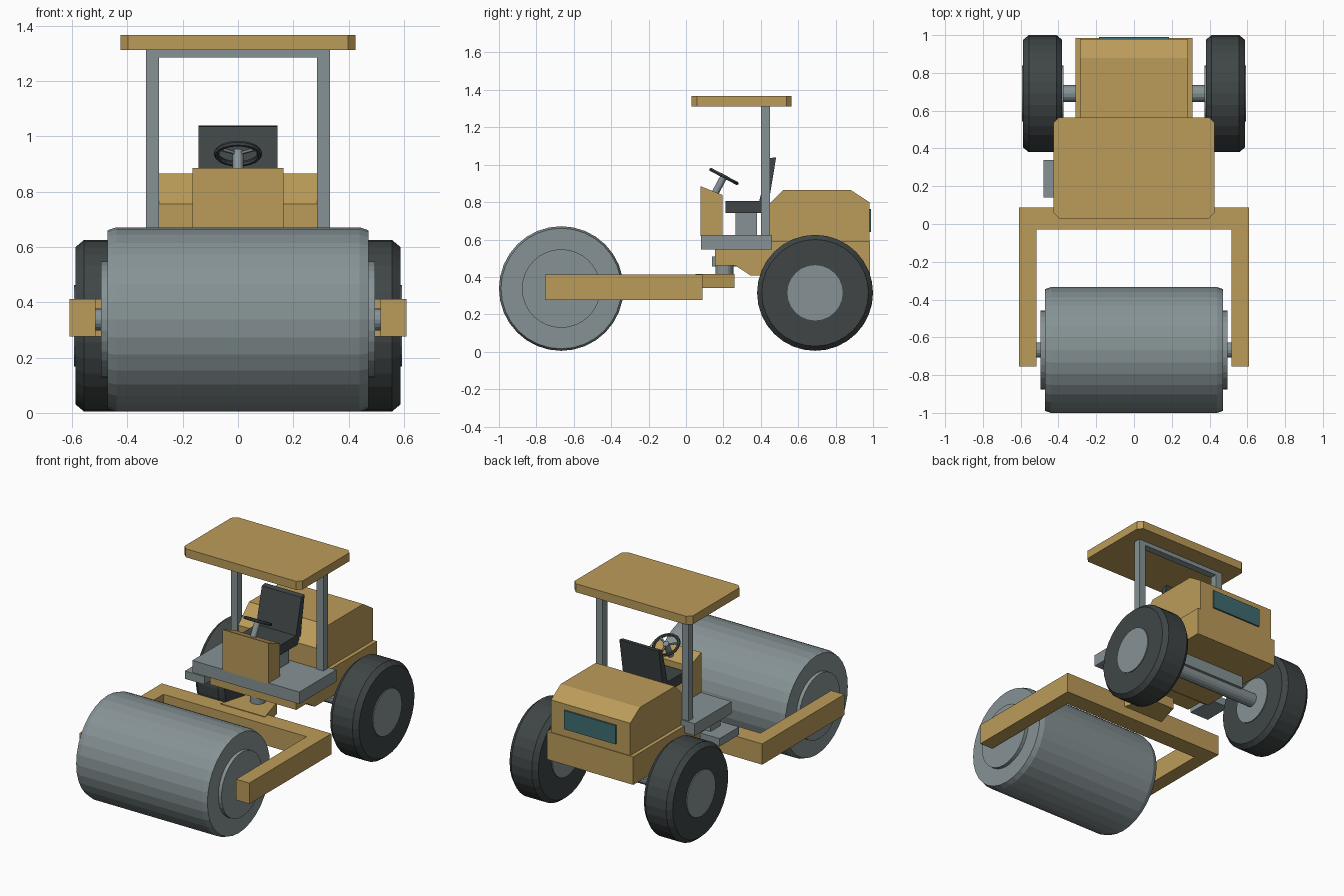
import bpy, bmesh, math
from mathutils import Vector

if "Cube" in bpy.data.objects:
    bpy.data.objects.remove(bpy.data.objects["Cube"])


def mat(name, rgb):
    m = bpy.data.materials.new(name)
    m.diffuse_color = (*rgb, 1)
    m.use_nodes = True
    m.node_tree.nodes["Principled BSDF"].inputs["Base Color"].default_value = m.diffuse_color
    return m


YELLOW = mat("yellow_paint", (0.50, 0.33, 0.10))
BLACK = mat("rubber", (0.05, 0.06, 0.06))
STEEL = mat("steel", (0.24, 0.29, 0.30))
TEAL = mat("grille_teal", (0.05, 0.15, 0.16))


def finish(name, bm, m):
    bmesh.ops.recalc_face_normals(bm, faces=bm.faces)
    me = bpy.data.meshes.new(name)
    bm.to_mesh(me)
    bm.free()
    ob = bpy.data.objects.new(name, me)
    bpy.context.collection.objects.link(ob)
    me.materials.append(m)
    return ob


def prism(name, pts, lo, hi, m, axis="x"):
    """Extrude a (y,z) outline along x, or an (x,y) outline along z."""
    bm = bmesh.new()
    put = (lambda p, t: (t, p[0], p[1])) if axis == "x" else (lambda p, t: (p[0], p[1], t))
    f = bm.faces.new([bm.verts.new(put(p, lo)) for p in pts])
    ext = bmesh.ops.extrude_face_region(bm, geom=[f])["geom"]
    d = Vector(put((0, 0), hi - lo))
    bmesh.ops.translate(bm, vec=d, verts=[v for v in ext if isinstance(v, bmesh.types.BMVert)])
    return finish(name, bm, m)


def box(name, x, y, z, m):
    return prism(name, [(x[0], y[0]), (x[1], y[0]), (x[1], y[1]), (x[0], y[1])], z[0], z[1], m, "z")


def lathe_x(name, prof, y, z, n, m):
    """Solid of revolution about an x-directed axis; prof holds (x, radius)."""
    bm = bmesh.new()
    rings = [[bm.verts.new((px, y + r * math.sin(2 * math.pi * i / n), z + r * math.cos(2 * math.pi * i / n)))
              for i in range(n)] for px, r in prof]
    for a, b in zip(rings, rings[1:]):
        for i in range(n):
            j = (i + 1) % n
            bm.faces.new((a[i], a[j], b[j], b[i]))
    bm.faces.new(rings[0])
    bm.faces.new(rings[-1])
    return finish(name, bm, m)


def rod(name, a, b, r, m, n=12):
    a, b = Vector(a), Vector(b)
    bm = bmesh.new()
    bmesh.ops.create_cone(bm, cap_ends=True, segments=n, radius1=r, radius2=r, depth=(b - a).length)
    ob = finish(name, bm, m)
    ob.location = (a + b) / 2
    ob.rotation_euler = (b - a).to_track_quat("Z", "Y").to_euler()
    return ob


# Roller drum, its end plates and axle
DY, DZ = -0.667, 0.338
lathe_x("drum", [(-0.472, 0.322), (-0.44, 0.333), (0.44, 0.333), (0.472, 0.322)], DY, DZ, 32, STEEL)
lathe_x("drum_end_plates", [(-0.495, 0.21), (0.495, 0.21)], DY, DZ, 32, STEEL)
lathe_x("drum_axle", [(-0.53, 0.04), (0.53, 0.04)], DY, DZ, 16, STEEL)

# Yoke around the drum, with hitch plate and pivot
prism("yoke", [(-0.61, -0.755), (-0.515, -0.755), (-0.515, -0.03), (0.515, -0.03),
               (0.515, -0.755), (0.61, -0.755), (0.61, 0.088), (-0.61, 0.088)], 0.277, 0.412, YELLOW, "z")
prism("hitch_plate", [(-0.16, 0.05), (0.16, 0.05), (0.1, 0.26), (-0.1, 0.26)], 0.342, 0.416, YELLOW, "z")
rod("hitch_pivot", (0, 0.205, 0.36), (0, 0.205, 0.50), 0.048, STEEL, 16)

# Rear chassis and hood
prism("chassis", [(0.155, 0.46), (0.265, 0.46), (0.345, 0.408), (0.985, 0.408),
                  (0.985, 0.59), (0.40, 0.59), (0.155, 0.55)], -0.31, 0.31, YELLOW)
prism("hood", [(0.41, 0.58), (0.98, 0.58), (0.98, 0.80), (0.88, 0.865), (0.52, 0.865), (0.41, 0.755)],
      -0.285, 0.285, YELLOW)
box("rear_grille", (-0.185, 0.185), (0.97, 0.99), (0.64, 0.762), TEAL)

# Rear axle and wheels
WY, WZ = 0.69, 0.315
lathe_x("rear_axle", [(-0.4, 0.045), (0.4, 0.045)], WY, WZ, 16, STEEL)
box("axle_mount", (-0.25, 0.25), (0.63, 0.75), (0.33, 0.42), STEEL)
for s, side in ((-1, "left"), (1, "right")):
    lathe_x(side + "_tyre", [(s * 0.38, 0.285), (s * 0.41, 0.31), (s * 0.557, 0.31), (s * 0.587, 0.285)],
            WY, WZ, 32, BLACK)
    lathe_x(side + "_hub", [(s * 0.374, 0.148), (s * 0.593, 0.148)], WY, WZ, 24, STEEL)

# Operator platform with a step on the left
box("platform", (-0.385, 0.385), (0.08, 0.46), (0.547, 0.625), STEEL)
box("step", (-0.48, -0.34), (0.14, 0.34), (0.457, 0.508), STEEL)
box("step_bracket", (-0.38, -0.345), (0.19, 0.29), (0.50, 0.55), STEEL)

# Console, steering column and wheel
prism("console", [(0.078, 0.62), (0.195, 0.62), (0.195, 0.838), (0.078, 0.885)], -0.165, 0.165, YELLOW)
C, T = Vector((0, 0.203, 0.937)), math.radians(28)
N = Vector((0, math.sin(T), math.cos(T)))
U, V = Vector((1, 0, 0)), Vector((0, math.cos(T), -math.sin(T)))
rod("steering_column", C - N * 0.14, C + N * 0.01, 0.019, STEEL)
bpy.ops.mesh.primitive_torus_add(major_radius=0.078, minor_radius=0.01, major_segments=20,
                                 minor_segments=6, location=C, rotation=(-T, 0, 0))
rim = bpy.context.object
rim.name = "steering_wheel"
rim.data.materials.append(BLACK)
for i in range(3):
    a = math.radians(90 + 120 * i)
    rod("steering_spoke", C, C + (U * math.cos(a) + V * math.sin(a)) * 0.078, 0.007, STEEL, 6)

# Seat
box("seat_base", (-0.1, 0.1), (0.265, 0.38), (0.62, 0.745), STEEL)
box("seat_cushion", (-0.142, 0.142), (0.21, 0.425), (0.742, 0.806), BLACK)
prism("seat_back", [(0.388, 0.79), (0.44, 0.785), (0.482, 1.04), (0.448, 1.035)], -0.142, 0.142, BLACK)

# Canopy frame and roof
box("canopy_crossbar", (-0.3, 0.3), (0.402, 0.45), (1.285, 1.315), STEEL)
for s, side in ((-1, "left"), (1, "right")):
    box(side + "_canopy_post", sorted((s * 0.285, s * 0.333)), (0.402, 0.45), (0.6, 1.315), STEEL)
X, Y0, Y1, K = 0.425, 0.03, 0.565, 0.028
prism("canopy_roof", [(-X + K, Y0), (X - K, Y0), (X, Y0 + K), (X, Y1 - K),
                      (X - K, Y1), (-X + K, Y1), (-X, Y1 - K), (-X, Y0 + K)], 1.312, 1.367, YELLOW, "z")
